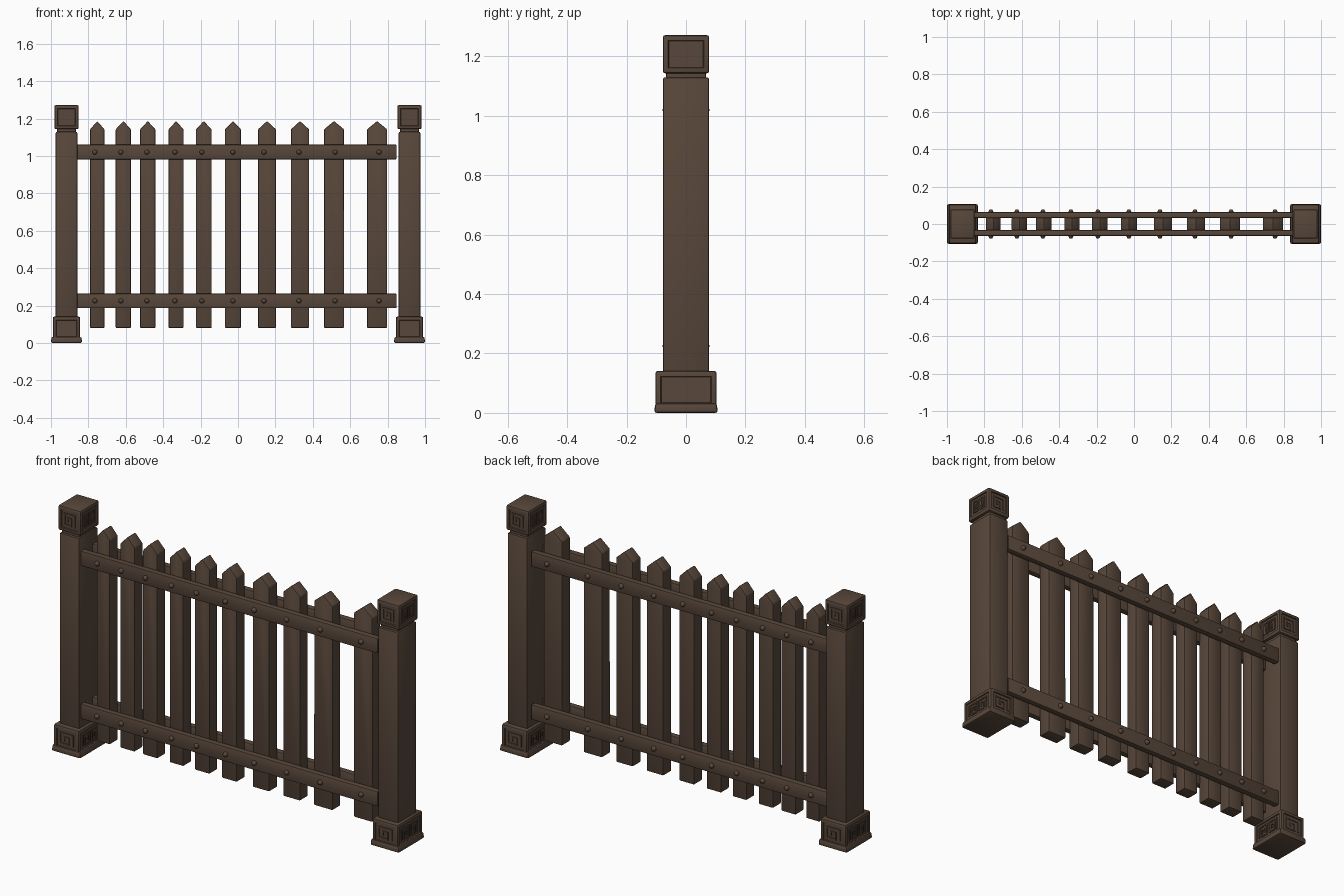
import bpy, bmesh, math
from mathutils import Matrix, Vector

if "Cube" in bpy.data.objects:
    bpy.data.objects.remove(bpy.data.objects["Cube"])

wood = bpy.data.materials.new("dark brown wood")
wood.diffuse_color = (0.098, 0.063, 0.043, 1)
wood.use_nodes = True
wood.node_tree.nodes["Principled BSDF"].inputs["Base Color"].default_value = wood.diffuse_color


def finish(bm, name):
    bmesh.ops.recalc_face_normals(bm, faces=bm.faces)
    me = bpy.data.meshes.new(name)
    bm.to_mesh(me)
    bm.free()
    me.materials.append(wood)
    ob = bpy.data.objects.new(name, me)
    bpy.context.collection.objects.link(ob)
    return ob


def add_box(bm, lo, hi, m=Matrix(), top=1.0):
    """Box between two corners; 'top' scales the upper end about its middle."""
    lo, hi = Vector(lo), Vector(hi)
    mid = (lo + hi) / 2
    verts = bmesh.ops.create_cube(bm, size=1)["verts"]
    for v in verts:
        k = top if v.co.z > 0 else 1
        p = Vector(v.co[i] * (hi[i] - lo[i]) * (k if i < 2 else 1) for i in range(3))
        v.co = m @ (p + mid)
    return verts


def soften(bm, width, segments=2):
    bmesh.ops.bevel(bm, geom=bm.edges[:], offset=width, segments=segments,
                    profile=0.5, affect='EDGES', clamp_overlap=True)


def block(name, lo, hi, bevel, top=1.0):
    bm = bmesh.new()
    add_box(bm, lo, hi, top=top)
    soften(bm, bevel)
    return finish(bm, name)


def carved_block(name, cx, hx, hy, z0, z1, border):
    """Block with a sunken panel and square-spiral relief on all four sides."""
    bm = bmesh.new()
    add_box(bm, (cx - hx, -hy, z0), (cx + hx, hy, z1))
    soften(bm, 0.008)
    sides = [f for f in bm.faces if abs(f.normal.z) < 0.1 and
             max(abs(f.normal.x), abs(f.normal.y)) > 0.99 and f.calc_area() > 0.004]
    bmesh.ops.inset_individual(bm, faces=sides, thickness=border - 0.008)
    bmesh.ops.inset_individual(bm, faces=sides, thickness=0.003, depth=-0.005)
    # relief strips
    spiral = [(-1, -1), (-1, 1), (1, 1), (1, -1), (-0.35, -1), (-0.35, 0.3), (0.35, 0.3), (0.35, -0.3)]
    half_h = (z1 - z0) / 2 - border - 0.014
    t = 0.0035
    for k in range(4):
        half, out = (hx, hy) if k % 2 == 0 else (hy, hx)
        m = Matrix.Translation((cx, 0, (z0 + z1) / 2)) @ Matrix.Rotation(k * math.pi / 2, 4, 'Z')
        half_w = half - border - 0.014
        cells = [(0, half_w, 1)] if k % 2 == 0 else \
                [(s * (half_w / 2 + 0.003), half_w / 2 - 0.006, s) for s in (-1, 1)]
        for u0, w, s in cells:
            pts = [(u0 - s * u * w, v * half_h) for u, v in spiral]
            for (a, b), (c, d) in zip(pts, pts[1:]):
                add_box(bm, (min(a, c) - t, -out + 0.0005, min(b, d) - t),
                        (max(a, c) + t, -out + 0.008, max(b, d) + t), m)
    return finish(bm, name)


# end posts
for side, cx in (("left", -0.917), ("right", 0.917)):
    block(side + "_post_foot", (cx - 0.083, -0.107, 0), (cx + 0.083, 0.107, 0.032), 0.008, 0.97)
    carved_block(side + "_post_base", cx, 0.073, 0.103, 0.015, 0.141, 0.022)
    block(side + "_post_shaft", (cx - 0.058, -0.078, 0.12), (cx + 0.058, 0.078, 1.13), 0.008)
    block(side + "_post_neck", (cx - 0.05, -0.067, 1.11), (cx + 0.05, 0.067, 1.16), 0.004)
    carved_block(side + "_post_cap", cx, 0.065, 0.078, 1.143, 1.272, 0.022)

# horizontal rails, front and back
for level, z0, z1 in (("lower", 0.186, 0.264), ("upper", 0.982, 1.06)):
    for face, s in (("front", -1), ("back", 1)):
        ys = sorted((s * 0.032, s * 0.064))
        block(f"{level}_{face}_rail", (-0.87, ys[0], z0), (0.848, ys[1], z1), 0.005)

# pointed pickets: left edge, right edge, bolt position
pickets = [(-0.791, -0.714, -0.765), (-0.654, -0.572, -0.626), (-0.524, -0.441, -0.487),
           (-0.371, -0.291, -0.337), (-0.225, -0.141, -0.193), (-0.07, 0.016, -0.027),
           (0.107, 0.203, 0.139), (0.283, 0.38, 0.326), (0.46, 0.567, 0.519), (0.69, 0.797, 0.754)]
for n, (x0, x1, bolt_x) in enumerate(pickets, 1):
    bm = bmesh.new()
    outline = [(x0, 0.08), (x1, 0.08), (x1, 1.142), ((x0 + x1) / 2, 1.186), (x0, 1.142)]
    face = bm.faces.new([bm.verts.new((x, -0.034, z)) for x, z in outline])
    ext = bmesh.ops.extrude_face_region(bm, geom=[face])["geom"]
    bmesh.ops.translate(bm, vec=(0, 0.068, 0),
                        verts=[v for v in ext if isinstance(v, bmesh.types.BMVert)])
    bmesh.ops.recalc_face_normals(bm, faces=bm.faces)
    soften(bm, 0.005)
    finish(bm, f"picket_{n}")

    # domed bolts on both rails, both faces
    bm = bmesh.new()
    for z in (0.225, 1.02):
        for s in (-1, 1):
            m = Matrix.Translation((bolt_x, s * 0.064, z)) @ Matrix.Diagonal((0.013, 0.015, 0.013, 1))
            bmesh.ops.create_uvsphere(bm, u_segments=12, v_segments=8, radius=1, matrix=m)
    finish(bm, f"picket_{n}_bolts")

# smooth rounded edges, keep corners crisp
bpy.ops.object.select_all(action='SELECT')
bpy.context.view_layer.objects.active = bpy.context.scene.objects[0]
bpy.ops.object.shade_smooth_by_angle(angle=math.radians(35))
